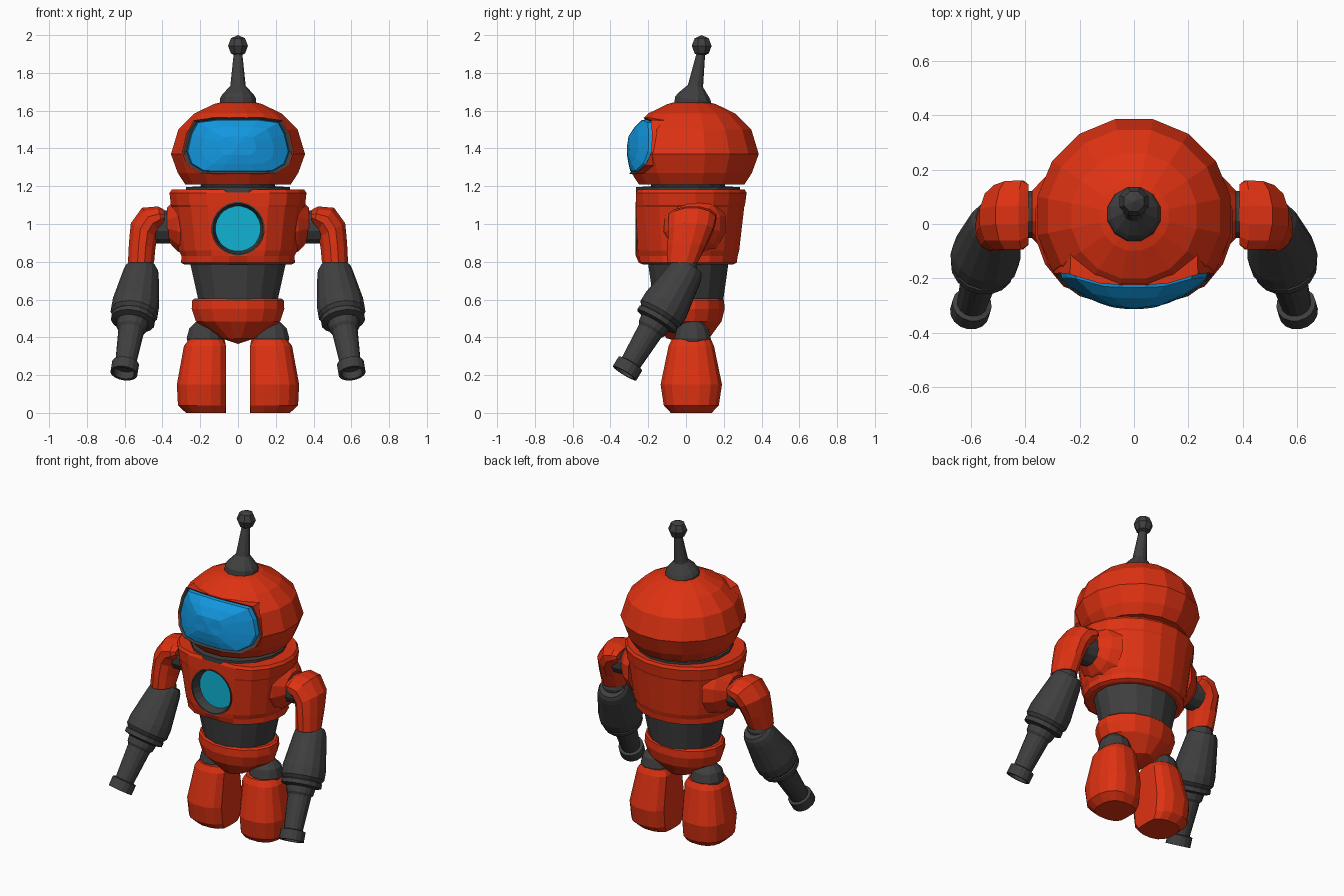
import bpy, bmesh, math
from mathutils import Vector as V

if "Cube" in bpy.data.objects:
    bpy.data.objects.remove(bpy.data.objects["Cube"])


def material(name, rgb):
    m = bpy.data.materials.new(name)
    m.diffuse_color = (*rgb, 1)
    m.use_nodes = True
    m.node_tree.nodes["Principled BSDF"].inputs["Base Color"].default_value = m.diffuse_color
    return m


RED = material("orange_red", (0.74, 0.032, 0.006))
DARK = material("dark_grey", (0.05, 0.05, 0.05))
BLUE = material("visor_blue", (0.006, 0.31, 0.74))
CYAN = material("light_cyan", (0.005, 0.45, 0.66))


def ring(c, u, v, n=16, phase=0.5, power=1.0):
    """Closed (super)ellipse around c with half axes u and v."""
    out = []
    for i in range(n):
        a = 2 * math.pi * (i + phase) / n
        p, q = [math.copysign(abs(k) ** power, k) for k in (math.cos(a), math.sin(a))]
        out.append(V(c) + V(u) * p + V(v) * q)
    return out


def loft(name, rings, mat, mirror=False):
    """Skin the rings and cap both ends; mat is one material or one per band."""
    bands = mat if isinstance(mat, list) else [mat] * (len(rings) - 1)
    mats = list(dict.fromkeys(bands))
    bm = bmesh.new()
    loops = [[bm.verts.new(p) for p in r] for r in rings]

    def face(vs, m):
        bm.faces.new(vs).material_index = mats.index(m)

    for a, b, m in zip(loops, loops[1:], bands):
        n = max(len(a), len(b))
        for i in range(n):
            j = (i + 1) % n
            if len(a) == 1:
                face((a[0], b[j], b[i]), m)
            elif len(b) == 1:
                face((a[i], a[j], b[0]), m)
            else:
                face((a[i], a[j], b[j], b[i]), m)
    if len(loops[0]) > 1:
        face(loops[0][::-1], bands[0])
    if len(loops[-1]) > 1:
        face(loops[-1], bands[-1])
    bmesh.ops.recalc_face_normals(bm, faces=bm.faces)
    me = bpy.data.meshes.new(name)
    bm.to_mesh(me)
    bm.free()
    for m in mats:
        me.materials.append(m)
    ob = bpy.data.objects.new(name, me)
    bpy.context.collection.objects.link(ob)
    if mirror:
        ob.modifiers.new("Mirror", 'MIRROR')
    return ob


def tube(name, start, direction, profile, mat, n=16, mirror=False):
    """Turned part along any axis; profile is (distance, radius)."""
    d = V(direction).normalized()
    u = d.cross(V((0, 1, 0))).normalized()
    w = d.cross(u)
    rings = [ring(V(start) + d * t, u * r, w * r, n) if r else [V(start) + d * t]
             for t, r in profile]
    return loft(name, rings, mat, mirror)


def ball(name, c, r, mat, n=12, mirror=False):
    k = n // 2
    prof = [(-r * math.cos(math.pi * i / k), r * math.sin(math.pi * i / k) if 0 < i < k else 0)
            for i in range(k + 1)]
    return tube(name, c, (0, 0, 1), prof, mat, n, mirror)


def cut(ob, cutter):
    """Subtract the cutter, keep the result, delete the cutter."""
    m = ob.modifiers.new("Cut", 'BOOLEAN')
    m.operation, m.solver, m.object = 'DIFFERENCE', 'EXACT', cutter
    dg = bpy.context.evaluated_depsgraph_get()
    me = bpy.data.meshes.new_from_object(ob.evaluated_get(dg))
    ob.modifiers.clear()
    ob.data = me
    bpy.data.objects.remove(cutter)


# Head
head = tube("head", (0, 0.03, 0), (0, 0, 1),
            [(1.21, 0.285), (1.27, 0.325), (1.37, 0.362), (1.50, 0.322),
             (1.585, 0.235), (1.635, 0.13), (1.645, 0.09)], RED)

# Visor: red hood, dark frame and domed blue glass in one loft
half = [(0, -.225, 1.565), (.12, -.22, 1.565), (.235, -.185, 1.55), (.272, -.18, 1.48),
        (.295, -.183, 1.38), (.27, -.215, 1.31), (.2, -.265, 1.268), (.1, -.295, 1.265),
        (0, -.30, 1.265)]
rim = half + [(-x, y, z) for x, y, z in half[-2:0:-1]]


def visor_ring(s, yfun):
    return [V((x * s, yfun(y), 1.415 + (z - 1.415) * s)) for x, y, z in rim]


def dome(s):
    return visor_ring(s, lambda y: y + 0.01 + (-0.325 - y) * (1 - s * s))


cut(head, loft("visor_cutter", [visor_ring(.97, lambda y: -.5),
                                visor_ring(.97, lambda y: -.1)], RED))
loft("visor", [visor_ring(.97, lambda y: .02), visor_ring(1, lambda y: y),
               visor_ring(.985, lambda y: y), visor_ring(.92, lambda y: y + .01),
               dome(.9), dome(.65), dome(.33), [V((0, -.312, 1.415))]],
     [RED, RED, DARK, BLUE, BLUE, BLUE, BLUE])

# Antenna
tube("antenna", (0, 0.032, 1.62), (0, 0.053, 0.32),
     [(0, .1), (.04, .1), (.06, .088), (.112, .042), (.29, .023), (.31, .023)], DARK, 12)
ball("antenna_tip", (0, .083, 1.943), .057, DARK, 8)

# Neck
tube("neck", (0, .01, 0), (0, 0, 1),
     [(1.15, .28), (1.195, .28), (1.2, .2), (1.25, .2)], DARK)

# Torso: oval rings with a flattened front
torso_rings = []
for z, rx, ry, front in [(.785, .285, .25, .225), (.795, .305, .272, .25), (.83, .303, .277, .265),
                         (.86, .318, .285, .265), (1.09, .352, .312, .265), (1.1, .36, .316, .265),
                         (1.165, .367, .325, .265), (1.182, .355, .315, .255),
                         (1.18, .30, .27, .23)]:
    r = ring((0, 0, z), (rx, 0, 0), (0, ry, 0), 20)
    torso_rings.append([V((p.x, max(p.y, -front), p.z)) for p in r])
torso = loft("torso", torso_rings, RED)
cut(torso, tube("chest_cutter", (0, -.4, .975), (.0001, 1, 0), [(0, .14), (.2, .14)], RED, 24))

# Chest light: recessed dark ring with a cyan disc
def chest_ring(y, r):
    return ring((0, y, .975), (r, 0, 0), (0, 0, r), 24)


loft("chest_light", [chest_ring(-.19, .142), chest_ring(-.268, .142), chest_ring(-.268, .134),
                     chest_ring(-.215, .12), [V((0, -.215, .975))]],
     [DARK, DARK, DARK, CYAN])

# Waist and pelvis
loft("waist", [ring((0, .012, z), (rx, 0, 0), (0, ry, 0))
               for z, rx, ry in [(.57, .208, .185), (.8, .26, .218)]], DARK)
loft("pelvis", [ring((0, .01, z), (rx, 0, 0), (0, ry, 0))
                for z, rx, ry in [(.605, .235, .185), (.595, .247, .195), (.55, .25, .198),
                                  (.485, .228, .182), (.395, .09, .115)]]
     + [[V((0, .01, .365))]], RED)

# Shoulder sockets and joints
tube("shoulder_socket", (.26, .035, 1.0), (1, 0, 0), [(0, .18), (.06, .15), (.115, .09)],
     RED, 12, True)
tube("shoulder_joint", (.34, .035, .985), (1, 0, 0), [(0, .09), (.1, .09)], DARK, 12, True)

# Upper arm: bent loft, each ring from an inner to an outer (x, z) point
arm = []
for xi, zi, xo, zo, y, hw in [(.388, 1.01, .388, 1.075, .035, .115), (.398, .985, .425, 1.095, .033, .132),
                              (.415, .955, .51, 1.088, .032, .13), (.425, .93, .57, 1.005, .025, .122),
                              (.435, .87, .58, .90, .003, .105), (.442, .795, .585, .795, -.02, .085)]:
    arm.append(ring(((xi + xo) / 2, y, (zi + zo) / 2), ((xo - xi) / 2, 0, (zo - zi) / 2),
                    (0, hw, 0), 12))
loft("upper_arm", arm, RED, True)

# Forearm: stepped barrel with an open muzzle
ball("elbow", (.512, -.01, .775), .072, DARK, 12, True)
tube("forearm", (.51, .008, .76), (.094, -.333, -.55),
     [(-.02, .075), (0, .088), (.03, .096), (.22, .127), (.275, .127), (.295, .112), (.30, .118),
      (.325, .118), (.335, .085), (.37, .08), (.385, .069), (.585, .056), (.59, .073),
      (.65, .073), (.65, .056), (.61, .052)], DARK, 16, True)

# Hips and legs (legs flattened on the inside)
ball("hip", (.175, .035, .395), .1, DARK, 12, True)
leg = []
for z, cx, rx, ry in [(0, .165, .112, .11), (.04, .18, .14, .148), (.15, .182, .144, .165),
                      (.355, .168, .12, .122), (.39, .165, .095, .105)]:
    r = ring((cx, .028, z), (rx, 0, 0), (0, ry, 0), 16, 0.5, .8)
    leg.append([V((max(p.x, .064), p.y, p.z)) for p in r])
loft("leg", leg, RED, True)
